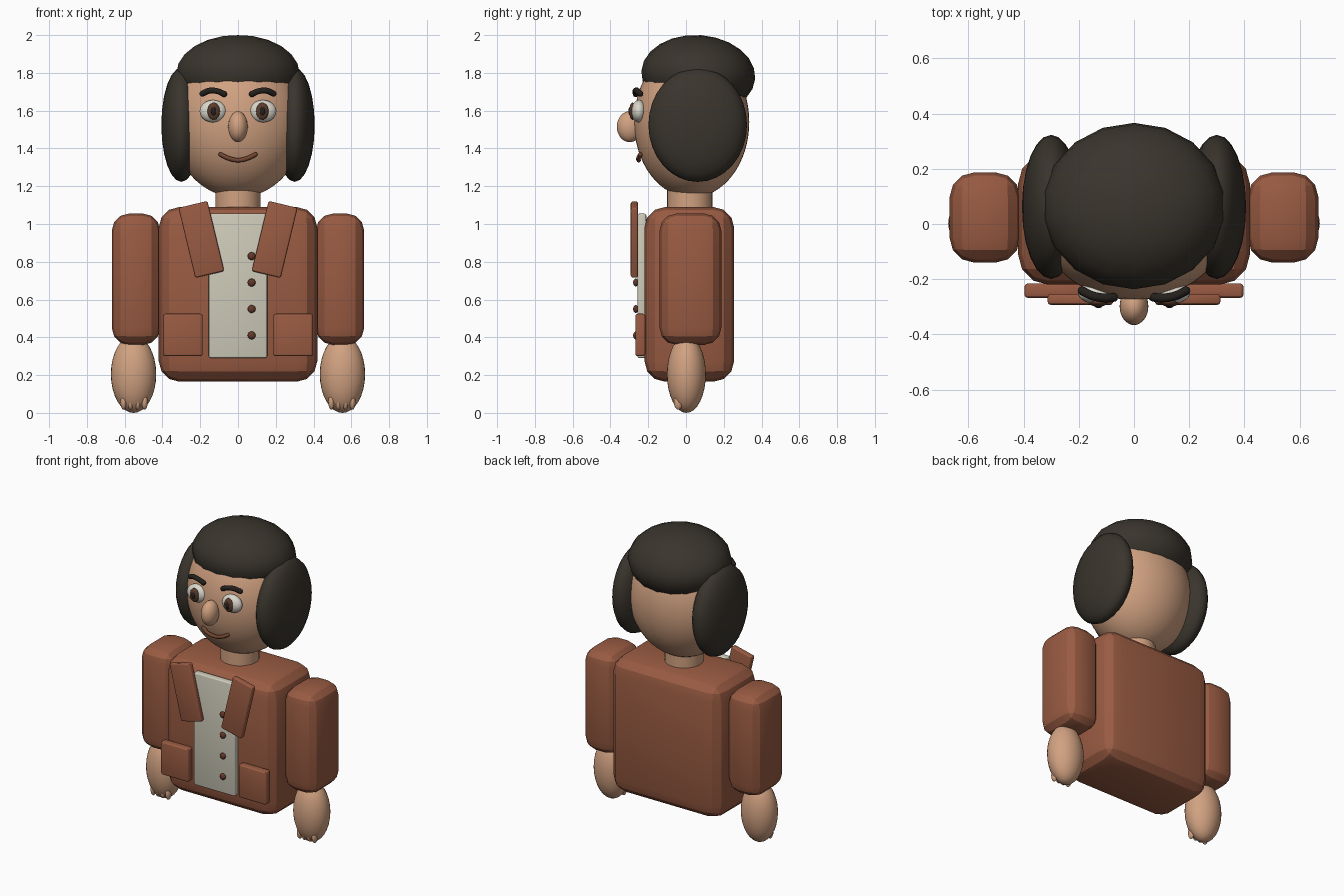
import bpy, bmesh, math
from mathutils import Matrix, Vector

if "Cube" in bpy.data.objects:
    bpy.data.objects.remove(bpy.data.objects["Cube"])


def mat(name, c):
    m = bpy.data.materials.new(name)
    m.diffuse_color = (*c, 1)
    m.use_nodes = True
    m.node_tree.nodes["Principled BSDF"].inputs["Base Color"].default_value = m.diffuse_color
    return m


JACKET = mat("rust_cloth", (0.32, 0.105, 0.055))
SKIN = mat("skin", (0.64, 0.36, 0.22))
HAIR = mat("dark_hair", (0.042, 0.035, 0.026))
BROW = mat("brow_black", (0.018, 0.015, 0.012))
SHIRT = mat("shirt_cream", (0.62, 0.60, 0.49))
WHITE = mat("eye_white", (0.70, 0.68, 0.60))
IRIS = mat("iris_brown", (0.10, 0.045, 0.025))
BUTTON = mat("button_brown", (0.13, 0.04, 0.022))
MOUTH = mat("lip_brown", (0.17, 0.06, 0.03))


def finish(bm, name, material):
    me = bpy.data.meshes.new(name)
    bm.to_mesh(me)
    bm.free()
    me.materials.append(material)
    for p in me.polygons:
        p.use_smooth = True
    ob = bpy.data.objects.new(name, me)
    bpy.context.collection.objects.link(ob)
    return ob


def ellipsoid(name, loc, rad, material, segs=32, rings=16, turn=None):
    bm = bmesh.new()
    bmesh.ops.create_uvsphere(bm, u_segments=segs, v_segments=rings, radius=1)
    if turn:
        bm.transform(turn)
    bm.transform(Matrix.Diagonal((*rad, 1)))
    ob = finish(bm, name, material)
    ob.location = loc
    return ob


def box(name, lo, hi, material, bevel, segs=3, tilt=0):
    lo, hi = Vector(lo), Vector(hi)
    bm = bmesh.new()
    bmesh.ops.create_cube(bm, size=1)
    bm.transform(Matrix.Diagonal((*(hi - lo), 1)))
    bmesh.ops.bevel(bm, geom=bm.edges[:], offset=bevel, segments=segs,
                    profile=0.5, affect='EDGES')
    ob = finish(bm, name, material)
    ob.location = (lo + hi) / 2
    ob.rotation_euler.y = tilt
    ob.data.set_sharp_from_angle(angle=math.radians(22))
    return ob


def tube(name, pts, radius, material):
    cu = bpy.data.curves.new(name, 'CURVE')
    cu.dimensions = '3D'
    cu.bevel_depth = radius
    cu.bevel_resolution = 3
    cu.use_fill_caps = True
    sp = cu.splines.new('BEZIER')
    sp.bezier_points.add(len(pts) - 1)
    for bp, p in zip(sp.bezier_points, pts):
        bp.co = p
        bp.handle_left_type = bp.handle_right_type = 'AUTO'
    cu.materials.append(material)
    ob = bpy.data.objects.new(name, cu)
    bpy.context.collection.objects.link(ob)
    # rounded ends
    for i in (0, -1):
        ellipsoid(name + "_end", pts[i], (radius,) * 3, material, 12, 8)
    return ob


# jacket body and shirt front
box("jacket_body", (-0.42, -0.22, 0.165), (0.42, 0.255, 1.09), JACKET, 0.11)
box("shirt_front", (-0.155, -0.257, 0.29), (0.155, -0.21, 1.055), SHIRT, 0.012)
for i in range(4):
    ellipsoid("button", (0.072, -0.266, 0.41 + 0.14 * i),
              (0.021, 0.014, 0.021), BUTTON, 16, 8)

# neck
bm = bmesh.new()
bmesh.ops.create_cone(bm, cap_ends=True, segments=32, radius1=0.12,
                      radius2=0.12, depth=0.16)
neck = finish(bm, "neck", SKIN)
neck.location = (0, 0.02, 1.1)
neck.data.set_sharp_from_angle(angle=math.radians(40))

# head, nose, mouth
ellipsoid("head", (0, 0.03, 1.54), (0.352, 0.305, 0.40), SKIN, 48, 32)
ellipsoid("nose", (0, -0.298, 1.515), (0.052, 0.068, 0.082), SKIN)
tube("mouth", [(-0.092, -0.242, 1.368), (-0.05, -0.252, 1.348),
               (0, -0.25, 1.338), (0.05, -0.252, 1.348),
               (0.092, -0.242, 1.368)], 0.012, MOUTH)

# hair cap, slightly lower at the back
cap = ellipsoid("hair_cap", (0, 0.065, 1.79), (0.332, 0.302, 0.21), HAIR, 18, 12)
cap.rotation_euler.x = math.radians(-4)

# mirrored parts
for s in (-1, 1):
    def span(a, b):
        return (a, b) if s > 0 else (-b, -a)

    ellipsoid("side_hair", (s * 0.30, 0.062, 1.525), (0.106, 0.261, 0.302), HAIR,
              32, 12, Matrix.Rotation(math.pi / 2, 4, 'Y'))

    # arms
    x0, x1 = span(0.412, 0.668)
    box("sleeve", (x0, -0.14, 0.36), (x1, 0.187, 1.055), JACKET, 0.09)
    ellipsoid("hand", (s * 0.553, 0.002, 0.205), (0.12, 0.103, 0.205), SKIN)
    for k in range(4):
        ellipsoid("finger", (s * 0.55 + (k - 1.5) * 0.037, -0.04, 0.06),
                  (0.017, 0.025, 0.043), SKIN, 16, 10)

    # lapel and pocket
    box("lapel", (s * 0.194 - 0.079, -0.293, 0.727),
        (s * 0.194 + 0.079, -0.253, 1.109), JACKET, 0.012,
        tilt=s * math.radians(13.5))
    x0, x1 = span(0.187, 0.397)
    box("pocket", (x0, -0.268, 0.30), (x1, -0.215, 0.525), JACKET, 0.014)

    # eye and brow
    ellipsoid("eyeball", (s * 0.132, -0.25, 1.597), (0.071, 0.04, 0.059), WHITE)
    ellipsoid("iris", (s * 0.129, -0.283, 1.597), (0.033, 0.017, 0.046), IRIS, 24, 12)
    ellipsoid("pupil", (s * 0.129, -0.294, 1.597), (0.015, 0.011, 0.024), BROW, 16, 10)
    tube("brow", [(s * 0.074, -0.266, 1.688), (s * 0.105, -0.268, 1.702),
                  (s * 0.15, -0.26, 1.706), (s * 0.188, -0.242, 1.69)],
         0.016, BROW)
